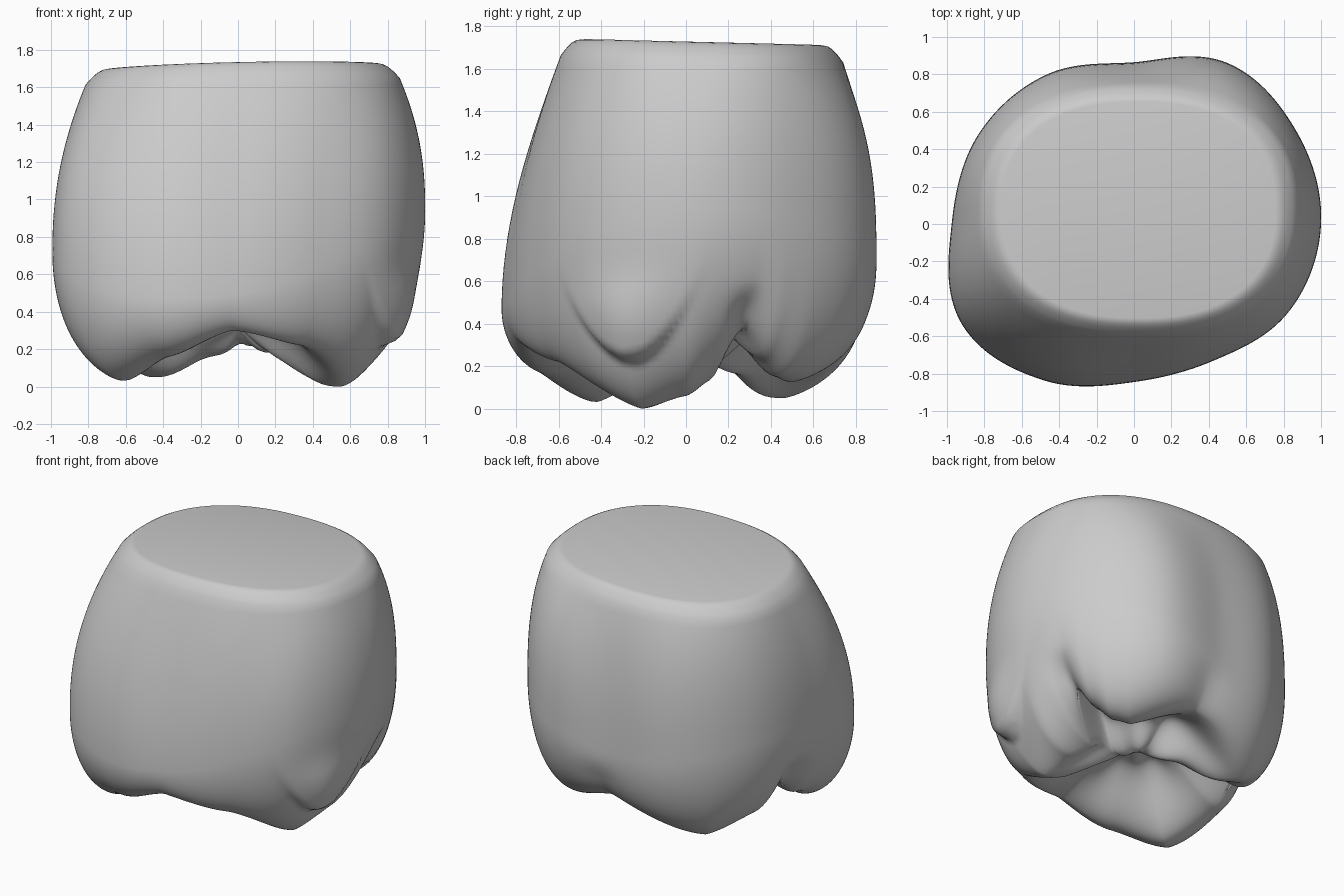
import bpy, bmesh, math
from math import sin, cos, pi, exp, degrees, copysign

cube = bpy.data.objects.get("Cube")
if cube:
    bpy.data.objects.remove(cube, do_unlink=True)

SEGMENTS = 240
UPPER, LOWER, CHEW = 18, 36, 28

# widest outline: radius every 30 degrees, starting at +x
OUTLINE = [1.0, 1.0, .995, .865, .925, .96, .975, 1.065, .965, .845, .845, .95]

# crest around the chewing side: angle, radius, height (cusps and grooves in turn)
CREST = [(-21, .58, 0), (0, .54, .06), (13, .46, .13), (21, .74, .38), (29, .72, .24),
         (38, .69, .15), (48, .66, .125), (84, .68, .26), (135, .65, .05), (160, .70, .17),
         (174, .78, .34), (187, .75, .2), (215, .74, .03), (240, .74, .16), (268, .74, .30),
         (300, .68, .22), (339, .58, 0)]


def smooth(a, b, x):
    t = max(0, min(1, (x - a) / (b - a)))
    return t * t * (3 - 2 * t)


def bell(x, width):
    return exp(-(x / width) ** 2)


def turn(angle, centre):
    return (degrees(angle) - centre + 180) % 360 - 180


def outline(angle):
    f = degrees(angle) / 30
    i, t = int(f), f % 1
    a, b, c, d = (OUTLINE[(i + k) % 12] for k in (-1, 0, 1, 2))
    return b + .5 * t * (c - a + t * (2 * a - 5 * b + 4 * c - d + t * (3 * (b - c) + d - a)))


def crest(angle):
    deg = (degrees(angle) + 21) % 360 - 21
    for (a, r0, z0), (b, r1, z1) in zip(CREST, CREST[1:]):
        if a <= deg <= b:
            t = .5 * smooth(a, b, deg) + .5 * (deg - a) / (b - a)
            return r0 + (r1 - r0) * t, z0 + (z1 - z0) * t


def widest_height(a):
    return (.72 + .08 * cos(a) + .07 * sin(a) + .15 * cos(2 * a)
            - .1 * bell(turn(a, 222), 30))


def cap_height(x, y):
    return 1.722 + .022 * x - .025 * y - .02 * x * x


def rim(a, k=1):
    # slightly squared oval around the flat end
    square = [copysign(abs(v) ** .85, v) for v in (cos(a), sin(a))]
    return .025 + .84 * k * square[0], .075 + .665 * k * square[1]


def cap(a, t):
    # flat end with a rounded edge
    x, y = rim(a, 1 - .13 * t)
    return x, y, cap_height(x, y) - .075 * (1 - sin(t * pi / 2))


def upper_wall(a, t):
    # from the cap rim down to the widest outline
    zm = widest_height(a)
    rx, ry = rim(a)
    top = cap_height(rx, ry) - .075
    u = 1 - t
    blend = 1 - u ** (2.2 + .45 * sin(a) + .2 * abs(sin(2 * a)))
    r = outline(a)
    return (rx + (r * cos(a) - rx) * blend, ry + (r * sin(a) - ry) * blend,
            zm + (top - zm) * u)


def lower_wall(a, t):
    # from the widest outline, curling in to the crest
    zm = widest_height(a)
    rc, zc = crest(a)
    s = t * pi / 2
    r = rc + (outline(a) - rc) * cos(s)
    z = zm - (zm - zc) * sin(s)
    fade = sin(s) * cos(s) ** .5 if t < 1 else 0
    # side grooves between the lobes
    for centre, width, depth in ((18, 4, .08), (84, 9, .03), (174, 8, .08)):
        r -= depth * bell(turn(a, centre), width) * fade * smooth(.6, .42, z)
    # small overhanging lobe
    d = turn(a, -18)
    edge = .22 + .2 * (d / 16) ** 2
    lobe = smooth(edge - .015, edge + .04, z) * smooth(.75, .35, z)
    lobe -= .7 * smooth(edge + .04, edge - .02, z)
    r += .05 * bell(d, 14) * lobe * (1 - t ** 6) * smooth(0, .3, t)
    return r * cos(a), r * sin(a), z


def chewing_face(a, t):
    # from the crest in to the middle, with a slanting ridge between two cusps
    rc, zc = crest(a)
    r = rc * (1 - t)
    x, y = r * cos(a), r * sin(a)
    off_ridge = (x - .05) * .557 + (y - .11) * .831
    ridge = .23 - .4 * abs(x - .03)
    floor = .4 + (ridge - .4) * bell(off_ridge, .15)
    z = zc + (floor - zc) * smooth(0, .6, t)
    z += .015 * sin(9 * a) * sin(pi * t) ** 2
    return x, y, z


# tooth crown
bm = bmesh.new()


def ring(place, t):
    return [bm.verts.new(place(2 * pi * i / SEGMENTS, t)) for i in range(SEGMENTS)]


rings = [ring(cap, t) for t in (1, .8, .6, .4, .2)]
for place, count in ((upper_wall, UPPER), (lower_wall, LOWER), (chewing_face, CHEW)):
    rings += [ring(place, i / count) for i in range(count)]
for top, low in zip(rings, rings[1:]):
    for i in range(SEGMENTS):
        j = (i + 1) % SEGMENTS
        bm.faces.new((top[i], low[i], low[j], top[j]))
bm.faces.new(rings[0])
middle = bm.verts.new(chewing_face(0, 1))
last = rings[-1]
for i in range(SEGMENTS):
    bm.faces.new((last[i], middle, last[(i + 1) % SEGMENTS]))
bmesh.ops.recalc_face_normals(bm, faces=bm.faces)

mesh = bpy.data.meshes.new("tooth_crown")
bm.to_mesh(mesh)
bm.free()
crown = bpy.data.objects.new("tooth_crown", mesh)
bpy.context.collection.objects.link(crown)
for face in mesh.polygons:
    face.use_smooth = True

# enamel colour
enamel = bpy.data.materials.new("light_grey_enamel")
enamel.use_nodes = True
grey = (.6, .6, .6, 1)
enamel.diffuse_color = grey
enamel.node_tree.nodes["Principled BSDF"].inputs["Base Color"].default_value = grey
mesh.materials.append(enamel)
